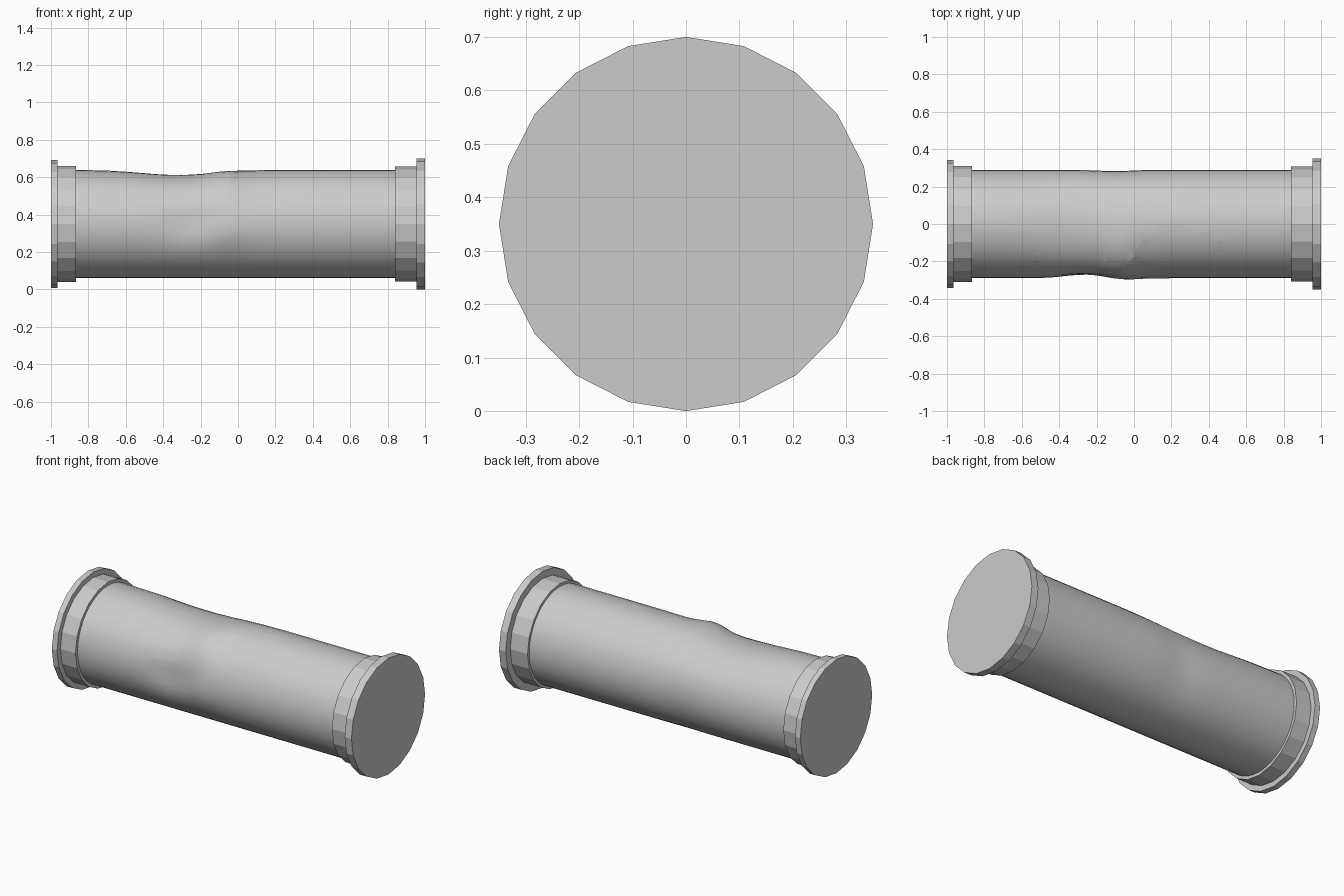
import bpy, bmesh
from math import sin, cos, pi, radians, exp

if "Cube" in bpy.data.objects:
    bpy.data.objects.remove(bpy.data.objects["Cube"])

AXIS_Z = 0.35


def to_world(x, deg, r):
    # angle 0 is the crest, positive turns toward the front
    a = radians(deg)
    return (x, -r * sin(a), AXIS_Z + r * cos(a))


def make_object(name, bm):
    bmesh.ops.recalc_face_normals(bm, faces=bm.faces[:])
    mesh = bpy.data.meshes.new(name)
    bm.to_mesh(mesh)
    bm.free()
    ob = bpy.data.objects.new(name, mesh)
    bpy.context.collection.objects.link(ob)
    return ob


def tube(name, xs, sides, radius):
    bm = bmesh.new()
    rings = []
    for x in xs:
        ring = []
        for i in range(sides):
            deg = -180 + 360 * i / sides
            ring.append(bm.verts.new(to_world(x, deg, radius(x, deg))))
        rings.append(ring)
    for a, b in zip(rings, rings[1:]):
        for i in range(sides):
            j = (i + 1) % sides
            bm.faces.new((a[i], a[j], b[j], b[i]))
    bm.faces.new(rings[0])
    bm.faces.new(rings[-1])
    return make_object(name, bm)


def bump(x, deg, cx, cd, wx, wd):
    return exp(-((x - cx) / wx) ** 2 - ((deg - cd) / wd) ** 2)


# Battered pipe wall: sagging crest, raised fold between the gashes, dent below
def pipe_radius(x, deg):
    r = 0.29
    r -= 0.028 * bump(x, deg, -0.32, 0, 0.28, 45)
    r += 0.025 * bump(x, deg, -0.07, 42, 0.09, 32)
    r -= 0.025 * bump(x, deg, -0.24, 88, 0.15, 18)
    r += 0.012 * bump(x, deg, -0.08, 98, 0.12, 16)
    r -= 0.008 * bump(x, deg, -0.1, -100, 0.12, 40)
    return r


def gash_cutter(name, outline):
    # outline in (x, angle): triangulated flat, extruded, then wrapped on the pipe
    bm = bmesh.new()
    floor = bm.faces.new([bm.verts.new((x, d / 100, 0)) for x, d in outline])
    bmesh.ops.triangulate(bm, faces=[floor])
    top = bmesh.ops.extrude_face_region(bm, geom=bm.faces[:])
    for el in top['geom']:
        if isinstance(el, bmesh.types.BMVert):
            el.co.z = 1
    for v in bm.verts:
        deg = v.co.y * 100
        depth = 0.04 + 0.0004 * max(deg, 0)
        v.co = to_world(v.co.x, deg, 0.8 if v.co.z > 0.5 else 0.282 - depth)
    ob = make_object(name, bm)
    ob.hide_render = True
    ob.hide_set(True)
    return ob


# Pipe body with two torn recesses
xs = [-0.92, -0.85, -0.7] + [-0.6 + 0.05 * i for i in range(24)] + [0.7, 0.92]
body = tube("pipe_body", xs, 40, pipe_radius)

left_gash = [(-.54, 102), (-.50, 91), (-.53, 76), (-.52, 45), (-.48, 22), (-.38, -4),
             (-.29, -20), (-.15, -18), (-.07, -5), (-.09, 22), (-.2, 55), (-.25, 70),
             (-.37, 71), (-.48, 95)]
right_gash = [(-.15, 80), (-.05, 51), (0, 36), (.12, 4), (.3, 0), (.4, 12), (.46, 18),
              (.46, 28), (.40, 48), (.34, 55), (.15, 56), (.1, 67), (0, 80), (-.07, 86),
              (-.13, 84)]
cutters = [gash_cutter("left_gash_cutter", left_gash),
           gash_cutter("right_gash_cutter", right_gash)]
for c in cutters:
    mod = body.modifiers.new("gash", 'BOOLEAN')
    mod.operation = 'DIFFERENCE'
    mod.solver = 'EXACT'
    mod.object = c

# Apply the cuts, remove the cutters, smooth the wall
dg = bpy.context.evaluated_depsgraph_get()
cut_mesh = bpy.data.meshes.new_from_object(body.evaluated_get(dg))
body.modifiers.clear()
body.data = cut_mesh
for c in cutters:
    bpy.data.objects.remove(c)
bpy.context.view_layer.objects.active = body
body.select_set(True)
bpy.ops.object.shade_smooth_by_angle(angle=radians(30))

# End flanges and collars, 20 sided
for name, x0, x1, rad in [("left_flange", -1, -0.965, 0.342),
                          ("left_collar", -0.97, -0.865, 0.31),
                          ("right_collar", 0.84, 0.96, 0.307),
                          ("right_flange", 0.955, 1, 0.35)]:
    tube(name, [x0, x1], 20, lambda x, d, r=rad: r)
